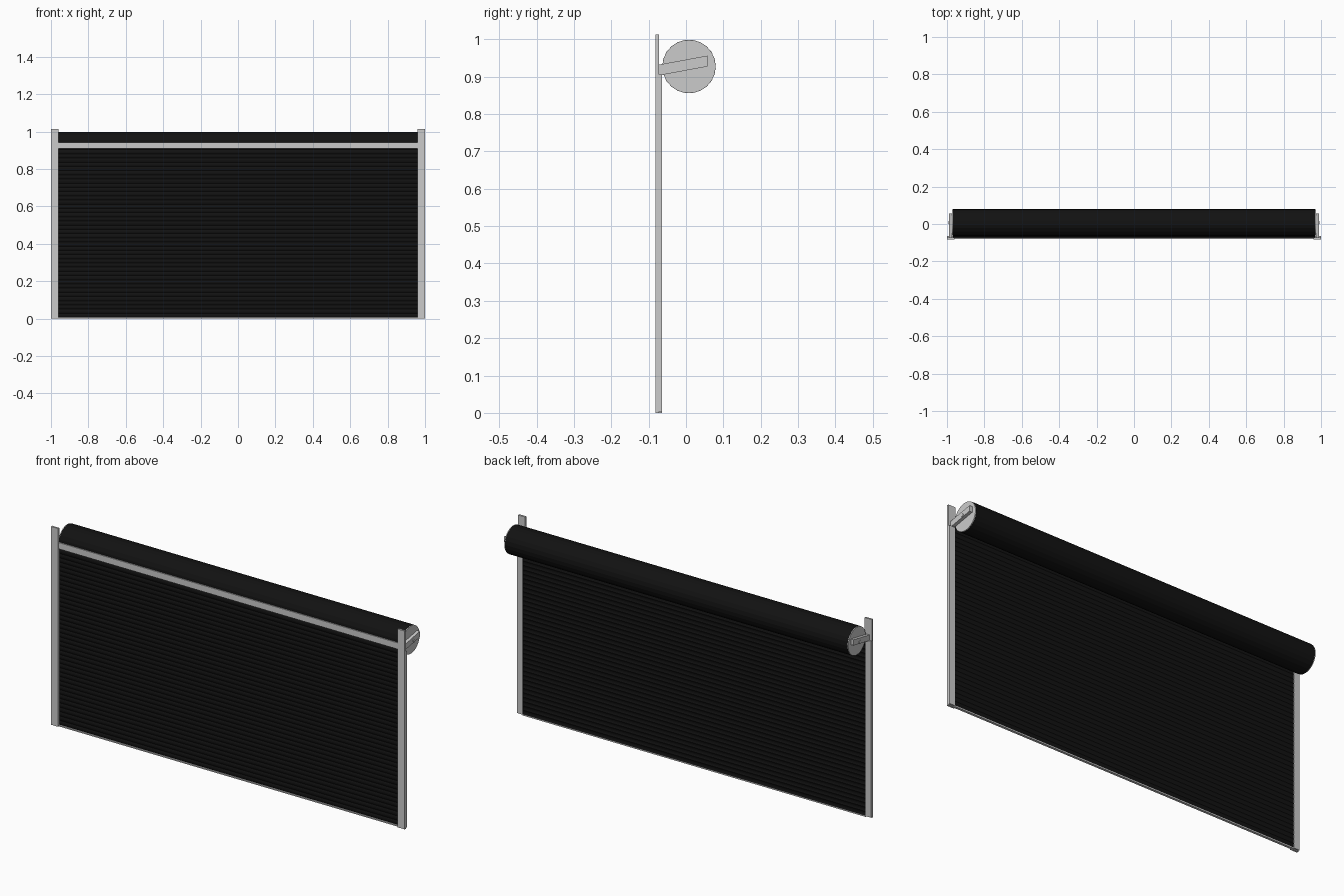
import bpy, bmesh, math
from mathutils import Matrix

if "Cube" in bpy.data.objects:
    bpy.data.objects.remove(bpy.data.objects["Cube"])

black = bpy.data.materials.new("black_slats")
black.diffuse_color = (0.006, 0.006, 0.006, 1)
black.use_nodes = True
black.node_tree.nodes["Principled BSDF"].inputs["Base Color"].default_value = black.diffuse_color


def extrude_x(name, profiles, x0, x1, mat=None):
    """Extrude closed (y, z) profiles along x into one object."""
    bm = bmesh.new()
    for prof in profiles:
        a = [bm.verts.new((x0, y, z)) for y, z in prof]
        b = [bm.verts.new((x1, y, z)) for y, z in prof]
        n = len(prof)
        bm.faces.new(a)
        bm.faces.new(b[::-1])
        for i in range(n):
            j = (i + 1) % n
            bm.faces.new((a[i], b[i], b[j], a[j]))
    bmesh.ops.recalc_face_normals(bm, faces=bm.faces)
    me = bpy.data.meshes.new(name)
    bm.to_mesh(me)
    bm.free()
    ob = bpy.data.objects.new(name, me)
    bpy.context.collection.objects.link(ob)
    if mat:
        me.materials.append(mat)
    return ob


def rect(y0, y1, z0, z1):
    return [(y0, z0), (y1, z0), (y1, z1), (y0, z1)]


def circle(r, n):
    return [(CY + r * math.cos(2 * math.pi * i / n),
             CZ + r * math.sin(2 * math.pi * i / n)) for i in range(n)]


CY, CZ, R = 0.008, 0.927, 0.071
FRONT, MID, BACK = -0.082, -0.072, -0.064

# Hanging curtain: shallow curved slats
N, Z0, Z1 = 41, 0.005, 0.925
pitch = (Z1 - Z0) / N
slats = []
for k in range(N):
    z = Z0 + k * pitch
    bulge = [(i / 4, 0.003 * math.sin(math.pi * i / 4)) for i in range(5)]
    front = [(MID + 0.004 - b, z + t * pitch) for t, b in bulge]
    back = [(BACK - 0.001 - b, z + t * pitch) for t, b in bulge]
    slats.append(front + back[::-1])
extrude_x("curtain_slats", slats, -0.968, 0.968, black)

# Rolled-up slats
extrude_x("slat_roll", [circle(R + 0.0006, 22)], -0.968, 0.968, black)

# Bottom bar and front lintel strip
extrude_x("bottom_bar", [rect(FRONT + 0.006, BACK, 0, 0.006)], -0.97, 0.97)
extrude_x("lintel_strip", [rect(FRONT + 0.002, MID, 0.909, 0.941)], -0.96, 0.96)

# Tilted bracket outline
bracket = [(MID, 0.903), (0.057, 0.927), (0.057, 0.956), (MID, 0.932)]

for side, s in (("left", -1), ("right", 1)):
    # Guide rail: front plate with a rear channel
    extrude_x(side + "_guide_plate", [rect(FRONT, MID, 0, 1.013)], s * 0.96, s * 1.0)
    extrude_x(side + "_guide_channel", [rect(MID, BACK, 0.004, 0.905)], s * 0.969, s * 1.0)
    # Roll end disc, bracket arm and axle stub
    extrude_x(side + "_roll_end", [circle(R - 0.0005, 48)], s * 0.96, s * 0.972)
    extrude_x(side + "_bracket", [bracket], s * 0.972, s * 0.988)
    extrude_x(side + "_axle", [circle(0.008, 16)], s * 0.97, s * 0.991)
